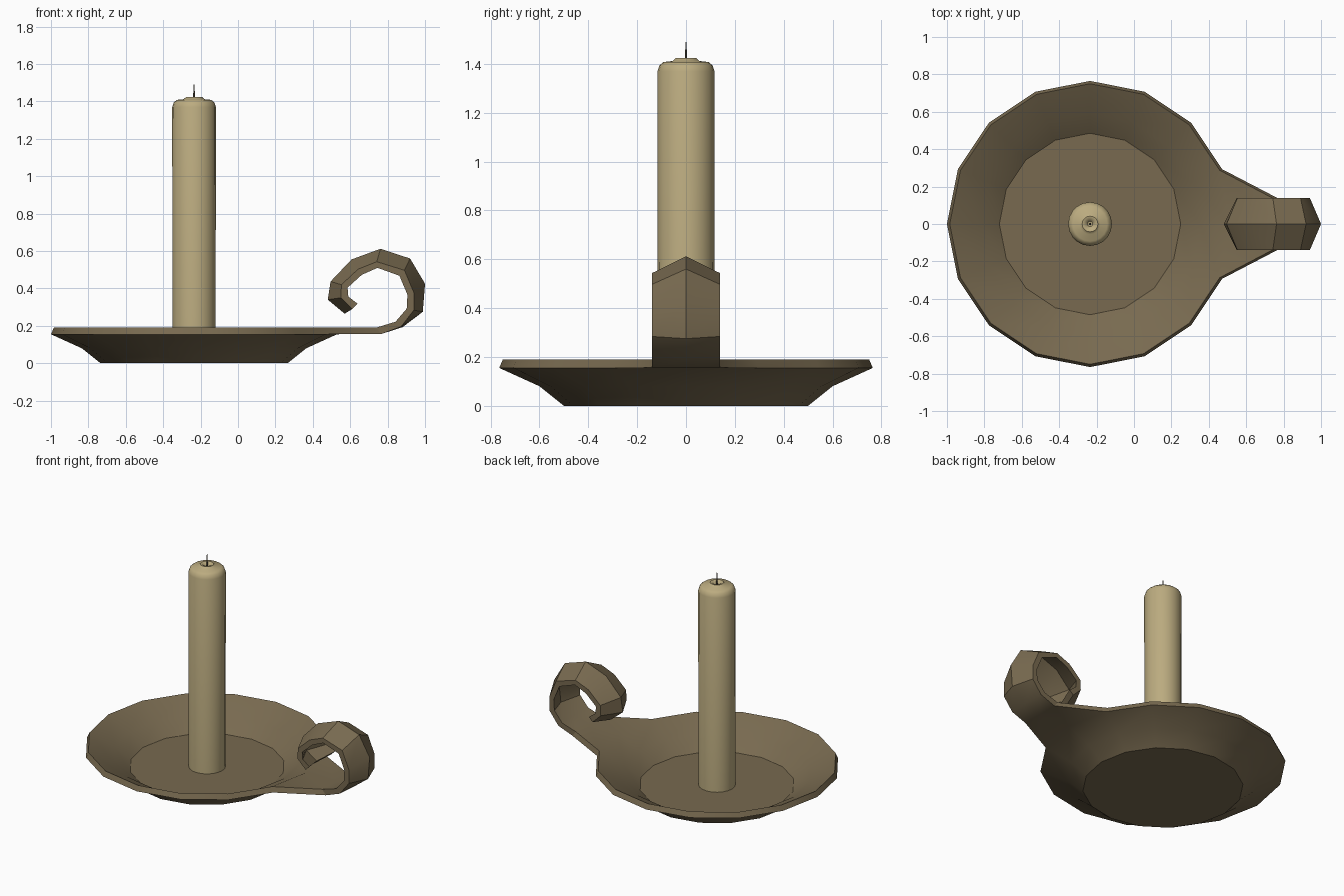
import bpy, bmesh, math

if "Cube" in bpy.data.objects:
    bpy.data.objects.remove(bpy.data.objects["Cube"])

CX = -0.235   # axis of dish and candle
W = 0.14      # half width of the handle strip

def material(name, rgb):
    m = bpy.data.materials.new(name)
    m.diffuse_color = (*rgb, 1)
    m.use_nodes = True
    m.node_tree.nodes["Principled BSDF"].inputs["Base Color"].default_value = m.diffuse_color
    return m

BRASS = material("dull brass", (0.188, 0.144, 0.080))
WAX = material("wax", (0.50, 0.41, 0.215))
WICK = material("wick", (0.10, 0.085, 0.055))

def finish(bm, name, mat, angle):
    bmesh.ops.recalc_face_normals(bm, faces=bm.faces)
    me = bpy.data.meshes.new(name)
    bm.to_mesh(me)
    bm.free()
    me.materials.append(mat)
    me.shade_smooth()
    me.set_sharp_from_angle(angle=math.radians(angle))
    ob = bpy.data.objects.new(name, me)
    bpy.context.collection.objects.link(ob)
    return ob

def lathe(bm, profile, n, skip=lambda ring, seg: False):
    """Rings of (radius, z) joined by quads, capped at both ends."""
    rings = [[bm.verts.new((CX + r * math.cos(2 * math.pi * i / n),
                            r * math.sin(2 * math.pi * i / n), z))
              for i in range(n)] for r, z in profile]
    for k in range(len(rings) - 1):
        a, b = rings[k], rings[k + 1]
        for i in range(n):
            if not skip(k, i):
                j = (i + 1) % n
                bm.faces.new((a[i], a[j], b[j], b[i]))
    bm.faces.new(rings[0][::-1])
    bm.faces.new(rings[-1])
    return rings

# Dish: underside, rim and inside; rim left open where the handle joins
bm = bmesh.new()
N = 16
dish = [(0.5, 0), (0.6, 0.08), (0.765, 0.155), (0.75, 0.19), (0.59, 0.11), (0.485, 0.035)]
rings = lathe(bm, dish, N, lambda k, i: k == 2 and i in (0, N - 1))

# Curled handle: per row (ridge outer, edge outer, edge inner) as x, z
rows = [
    ((0.765, 0.156), (0.765, 0.156), (0.738, 0.190)),
    ((0.880, 0.193), (0.872, 0.196), (0.842, 0.222)),
    ((0.988, 0.275), (0.940, 0.284), (0.902, 0.292)),
    ((1.000, 0.425), (0.940, 0.378), (0.906, 0.366)),
    ((0.920, 0.560), (0.890, 0.497), (0.863, 0.468)),
    ((0.762, 0.612), (0.742, 0.543), (0.746, 0.510)),
    ((0.607, 0.555), (0.642, 0.503), (0.662, 0.473)),
    ((0.495, 0.437), (0.553, 0.420), (0.586, 0.404)),
    ((0.480, 0.340), (0.550, 0.350), (0.590, 0.356)),
    ((0.570, 0.265), (0.612, 0.290), (0.640, 0.318)),
]
bot, top = rings[2], rings[3]
prev = [bot[-1], bot[0], bot[1], top[1], top[0], top[-1]]
for ridge, eo, ei in rows:
    mid = (ridge[0] + ei[0] - eo[0], ridge[1] + ei[1] - eo[1])
    pts = [(eo, -W), (ridge, 0), (eo, W), (ei, W), (mid, 0), (ei, -W)]
    cur = [bm.verts.new((p[0], y, p[1])) for p, y in pts]
    for i in range(6):
        j = (i + 1) % 6
        bm.faces.new((prev[i], prev[j], cur[j], cur[i]))
    prev = cur
bm.faces.new((prev[0], prev[1], prev[4], prev[5]))
bm.faces.new((prev[1], prev[2], prev[3], prev[4]))
finish(bm, "dish_with_handle", BRASS, 32)

# Candle with rounded shoulder and a small melted hollow
bm = bmesh.new()
lathe(bm, [(0.115, 0.001), (0.117, 1.37), (0.108, 1.395), (0.092, 1.408), (0.055, 1.412),
           (0.042, 1.424), (0.028, 1.422), (0.014, 1.402)], 20)
finish(bm, "candle", WAX, 50)

# Wick
bm = bmesh.new()
lathe(bm, [(0.007, 1.39), (0.005, 1.43), (0.002, 1.49)], 6)
finish(bm, "wick", WICK, 40)
